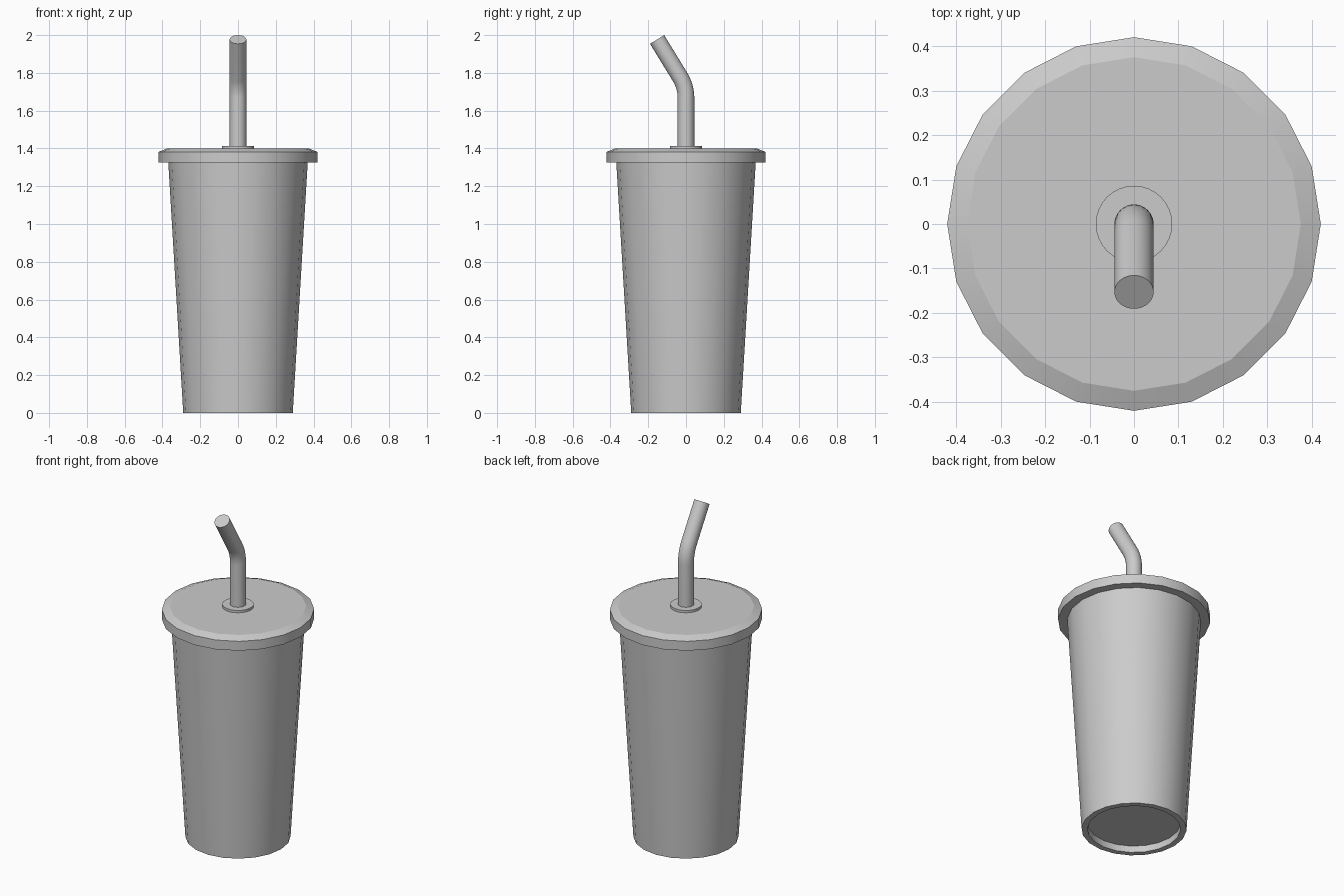
import bpy, bmesh
from math import sin, cos, tan, pi, radians
from mathutils import Vector

if "Cube" in bpy.data.objects:
    bpy.data.objects.remove(bpy.data.objects["Cube"])


def skin(name, rings, angle=30):
    """Join rings of points into a capped, smooth-shaded surface."""
    bm = bmesh.new()
    loops = [[bm.verts.new(p) for p in ring] for ring in rings]
    n = len(loops[0])
    for a, b in zip(loops, loops[1:]):
        for i in range(n):
            j = (i + 1) % n
            bm.faces.new((a[i], a[j], b[j], b[i]))
    bm.faces.new(loops[0][::-1])
    bm.faces.new(loops[-1])
    bmesh.ops.recalc_face_normals(bm, faces=bm.faces)
    mesh = bpy.data.meshes.new(name)
    bm.to_mesh(mesh)
    bm.free()
    obj = bpy.data.objects.new(name, mesh)
    bpy.context.collection.objects.link(obj)
    bpy.context.view_layer.objects.active = obj
    obj.select_set(True)
    bpy.ops.object.shade_smooth_by_angle(angle=radians(angle))
    obj.select_set(False)
    return obj


def ring(center, radius, sides, tilt=0.0):
    """Circle of points, tilted about x so its normal leans to the front."""
    u, v = Vector((1, 0, 0)), Vector((0, cos(tilt), sin(tilt)))
    return [Vector(center) + radius * (cos(2 * pi * i / sides) * u + sin(2 * pi * i / sides) * v)
            for i in range(sides)]


def lathe(name, profile, sides, angle=30):
    return skin(name, [ring((0, 0, z), r, sides) for r, z in profile], angle)


# Tapered cup with a recessed base
lathe("cup", [(0.257, 0.04), (0.257, 0), (0.29, 0), (0.37, 1.34)], 20)

# Overhanging lid with a chamfered top edge
lathe("lid", [(0.42, 1.325), (0.42, 1.382), (0.375, 1.40)], 20, 20)

# Collar around the straw hole
lathe("straw_collar", [(0.086, 1.39), (0.086, 1.414)], 32)

# Straw: upright, rounded bend, then a stretch leaning to the front
tilt, bend_z, tangent = radians(31.5), 1.727, 0.06
bend_r = tangent / tan(tilt / 2)
rings = [ring((0, 0, 1.38), 0.044, 32)]
steps = 8
for k in range(steps + 1):
    t = tilt * k / steps
    rings.append(ring((0, -bend_r * (1 - cos(t)), bend_z - tangent + bend_r * sin(t)), 0.044, 32, t))
rings.append(ring((0, -0.153, 1.977), 0.044, 32, tilt))
skin("straw", rings)
